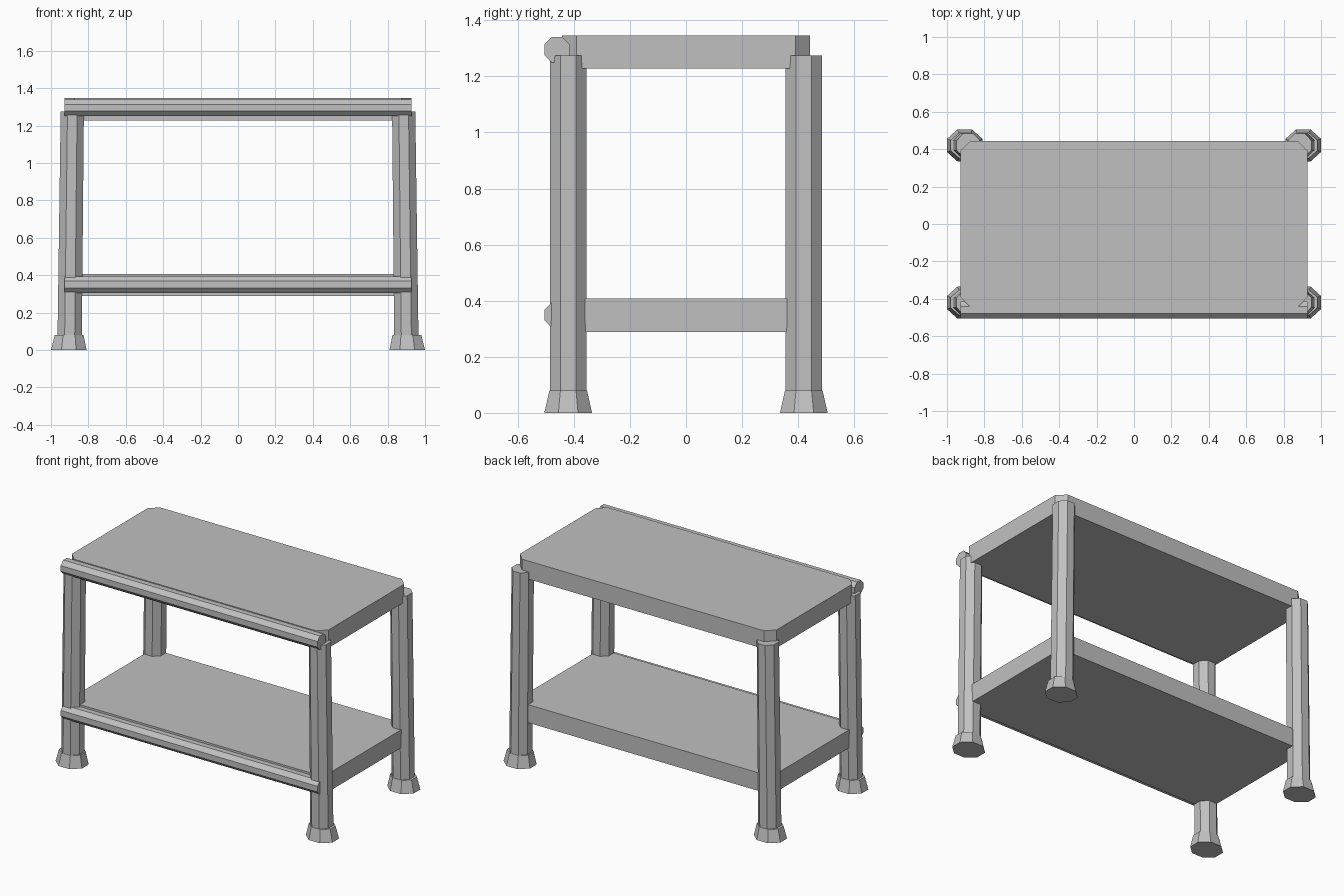
import bpy
import bmesh
from math import cos, sin, pi
from mathutils import Vector

cube = bpy.data.objects.get("Cube")
if cube:
    bpy.data.objects.remove(cube, do_unlink=True)

grey = bpy.data.materials.new("light grey")
grey.use_nodes = True
colour = (0.53, 0.53, 0.53, 1)
grey.diffuse_color = colour
grey.node_tree.nodes["Principled BSDF"].inputs["Base Color"].default_value = colour


def loft(name, rings):
    """Closed solid joining two matching rings of points."""
    bm = bmesh.new()
    a, b = [[bm.verts.new(p) for p in ring] for ring in rings]
    bm.faces.new(a)
    bm.faces.new(b)
    for i in range(len(a)):
        j = (i + 1) % len(a)
        bm.faces.new((a[i], a[j], b[j], b[i]))
    bmesh.ops.recalc_face_normals(bm, faces=bm.faces)
    mesh = bpy.data.meshes.new(name)
    bm.to_mesh(mesh)
    bm.free()
    mesh.materials.append(grey)
    obj = bpy.data.objects.new(name, mesh)
    bpy.context.collection.objects.link(obj)
    return obj


def octagon(half_u, half_v):
    """Octagon with flat sides, given its half widths."""
    k = 1 / cos(pi / 8)
    angles = [(i + 0.5) * pi / 4 for i in range(8)]
    return [(half_u * k * cos(t), half_v * k * sin(t)) for t in angles]


def post_ring(cx, cy, z, half_x, half_y):
    return [Vector((cx + u, cy + v, z)) for u, v in octagon(half_x, half_y)]


# Four legs leaning slightly inward, each on a flared foot
for side, sx in (("left", 1), ("right", -1)):
    for end, sy in (("front", -1), ("back", 1)):
        y = sy * 0.42
        loft(f"{end}_{side}_leg", (post_ring(sx * 0.9, y, 0.07, 0.065, 0.065),
                                   post_ring(sx * 0.886, y, 1.275, 0.062, 0.065)))
        loft(f"{end}_{side}_foot", (post_ring(sx * 0.905, y, 0, 0.095, 0.085),
                                    post_ring(sx * 0.903, y, 0.08, 0.077, 0.067)))


# Two thick shelves with clipped corners
def shelf(name, bottom, top):
    x, y, c = 0.928, 0.443, 0.053
    outline = [(x, c - y), (x, y - c), (x - c, y), (c - x, y),
               (-x, y - c), (-x, c - y), (c - x, -y), (x - c, -y)]
    loft(name, [[(u, v, z) for u, v in outline] for z in (bottom, top)])


shelf("upper_shelf", 1.228, 1.346)
shelf("lower_shelf", 0.289, 0.407)

# Octagonal rails along the front edges
for name, z in (("upper_rail", 1.295), ("lower_rail", 0.349)):
    loft(name, [[(x, -0.46 + u, z + v) for u, v in octagon(0.045, 0.045)]
                for x in (-0.928, 0.928)])
